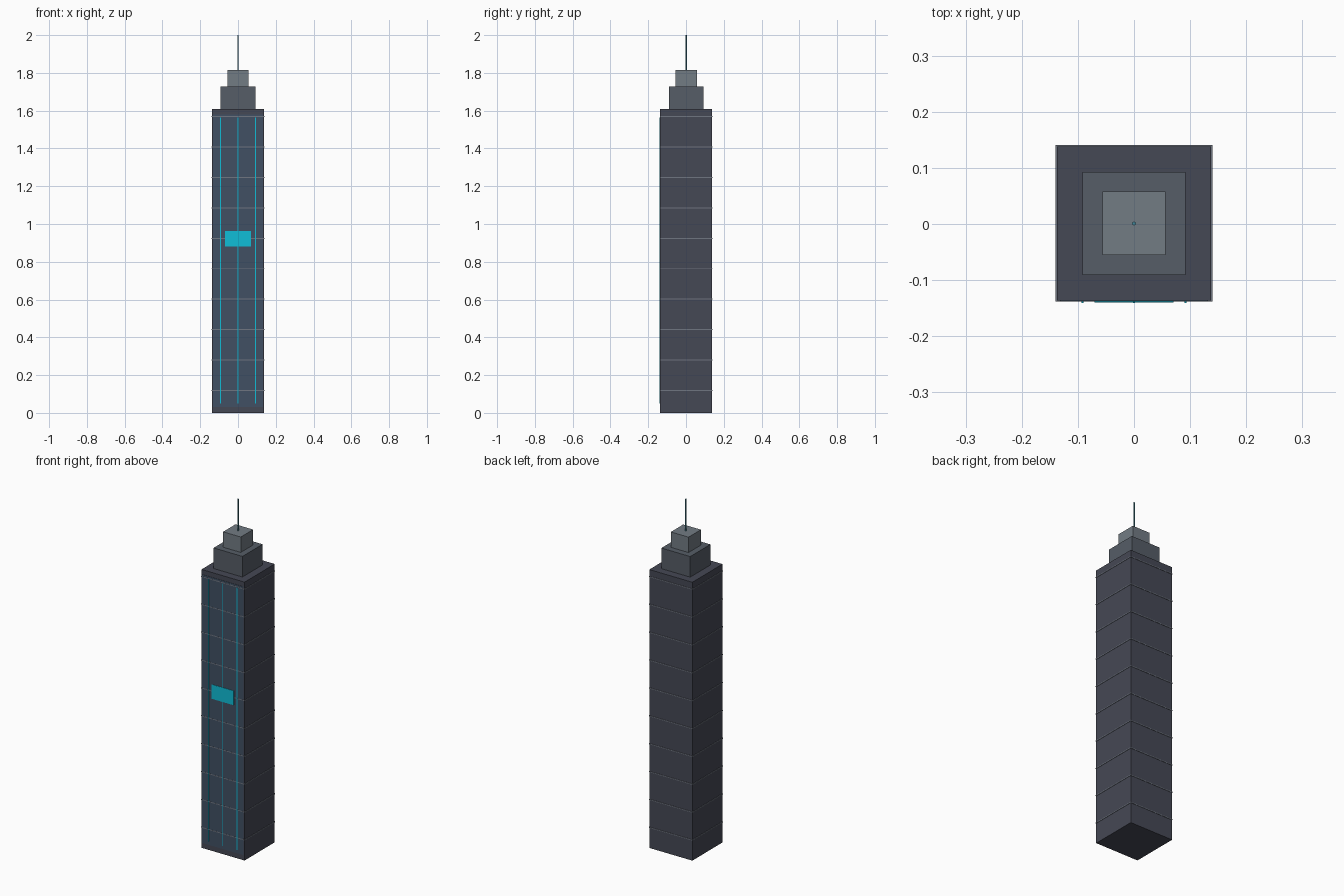
import bpy

if "Cube" in bpy.data.objects:
    bpy.data.objects.remove(bpy.data.objects["Cube"])

CY = 0.001  # the tower sits slightly back because of the front trim


def material(name, rgb):
    m = bpy.data.materials.new(name)
    m.diffuse_color = (*rgb, 1)
    m.use_nodes = True
    m.node_tree.nodes["Principled BSDF"].inputs["Base Color"].default_value = m.diffuse_color
    return m


def box(name, x, y, z, mat):
    """Box from (min, max) ranges on each axis."""
    bpy.ops.mesh.primitive_cube_add(
        size=1, location=[(a + b) / 2 for a, b in (x, y, z)])
    ob = bpy.context.object
    ob.name = name
    ob.scale = [b - a for a, b in (x, y, z)]
    bpy.ops.object.transform_apply(location=False, rotation=False, scale=True)
    ob.data.materials.append(mat)
    return ob


def square_block(name, half, z0, z1, mat):
    return box(name, (-half, half), (CY - half, CY + half), (z0, z1), mat)


dark = material("dark_wall", (0.06, 0.065, 0.09))
mid = material("mid_wall", (0.093, 0.11, 0.135))
light = material("light_wall", (0.17, 0.2, 0.23))
glass = material("blue_glass", (0.053, 0.08, 0.127))
trim = material("floor_trim", (0.16, 0.18, 0.22))
cyan = material("cyan_glow", (0.005, 0.51, 0.68))
steel = material("mast_teal", (0.06, 0.25, 0.32))

# Main shaft and stepped crown
square_block("tower_shaft", 0.1375, 0, 1.608, dark)
square_block("lower_crown", 0.092, 1.608, 1.727, mid)
square_block("upper_crown", 0.0565, 1.727, 1.816, light)

# Floor bands wrapping the shaft
for i in range(10):
    z = 0.119 + 0.161 * i
    square_block(f"floor_band_{i + 1}", 0.1395, z - 0.0025, z + 0.0025, trim)

# Front glazing, vertical light strips and sign panel
box("front_glazing", (-0.132, 0.132), (-0.138, -0.135), (0.03, 1.58), glass)
for i, x in enumerate((-0.092, 0, 0.092)):
    box(f"light_strip_{i + 1}", (x - 0.002, x + 0.002),
        (-0.1405, -0.137), (0.05, 1.565), cyan)
box("sign_panel", (-0.07, 0.07), (-0.14, -0.137), (0.88, 0.963), cyan)

# Roof mast
bpy.ops.mesh.primitive_cylinder_add(
    vertices=8, radius=0.0035, depth=0.184, location=(0, CY, 1.908))
mast = bpy.context.object
mast.name = "roof_mast"
mast.data.materials.append(steel)
